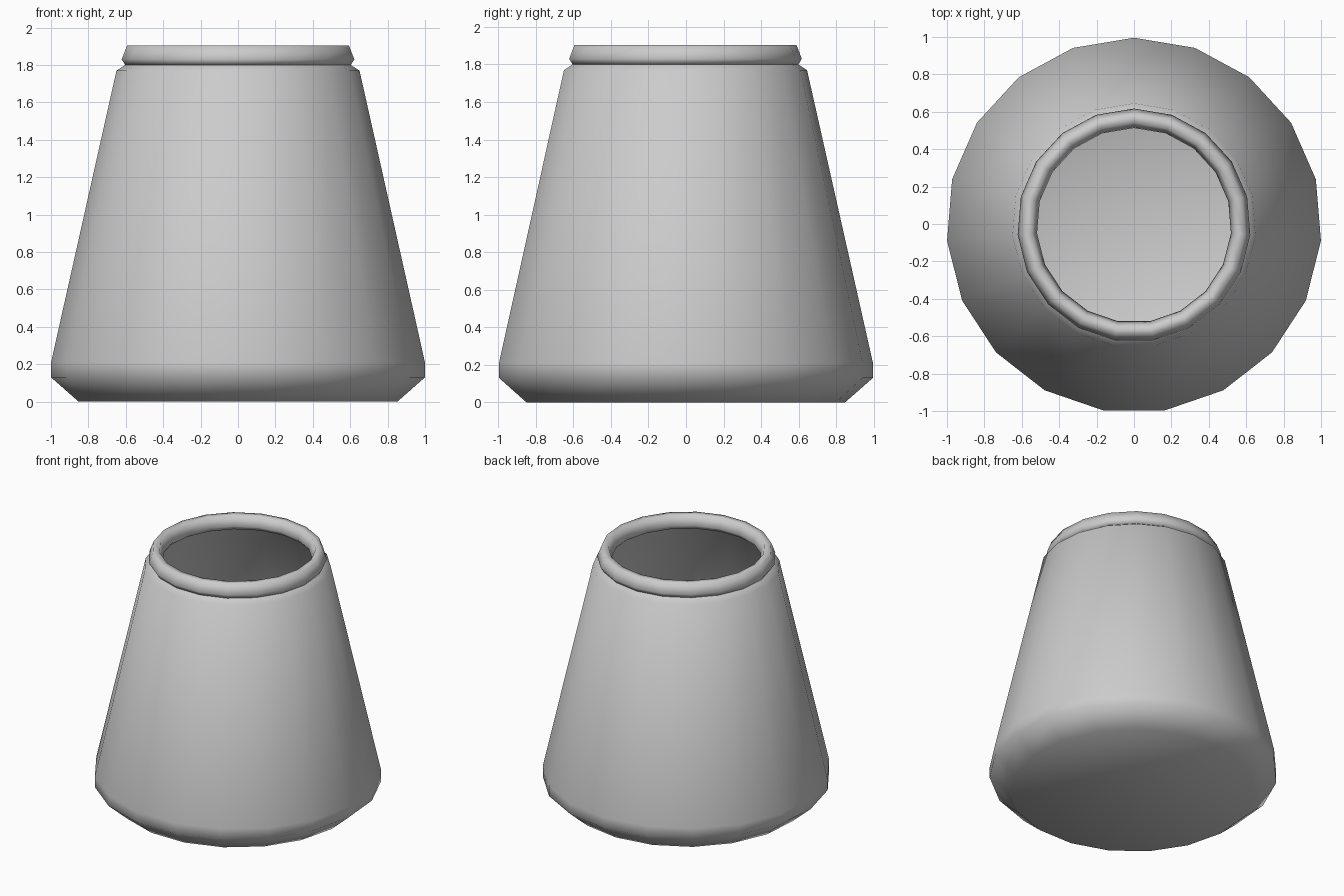
import bpy, bmesh, math

SIDES = 19
CENTRE_Y = -0.007

cube = bpy.data.objects.get("Cube")
if cube:
    bpy.data.objects.remove(cube, do_unlink=True)

# Single plain grey for the whole vessel
grey = bpy.data.materials.new("plain_grey")
grey.use_nodes = True
colour = (0.6, 0.6, 0.6, 1)
grey.diffuse_color = colour
grey.node_tree.nodes["Principled BSDF"].inputs["Base Color"].default_value = colour


def lathe(name, profile, closed=False, floor=False):
    """Revolve (radius, height) points around z, with one corner at +y."""
    bm = bmesh.new()
    rings = []
    for r, z in profile:
        ring = []
        for i in range(SIDES):
            a = math.pi / 2 + math.tau * i / SIDES
            ring.append(bm.verts.new((r * math.cos(a), CENTRE_Y + r * math.sin(a), z)))
        rings.append(ring)
    pairs = list(zip(rings, rings[1:]))
    if closed:
        pairs.append((rings[-1], rings[0]))
    for low, high in pairs:
        for i in range(SIDES):
            j = (i + 1) % SIDES
            bm.faces.new((low[i], low[j], high[j], high[i]))
    if floor:
        bm.faces.new(rings[0][::-1])
    for face in bm.faces:
        face.smooth = True
    mesh = bpy.data.meshes.new(name)
    bm.to_mesh(mesh)
    bm.free()
    mesh.materials.append(grey)
    obj = bpy.data.objects.new(name, mesh)
    bpy.context.collection.objects.link(obj)
    return obj


# Tapered open body: floor, chamfered foot, sloping wall, shoulder and neck
lathe("body", [(0.855, 0), (1.003, 0.13), (1.003, 0.21),
               (0.652, 1.77), (0.605, 1.80)], floor=True)

# Rounded rim ring around the mouth
lathe("rim", [(0.605, 1.80), (0.624, 1.83), (0.595, 1.905),
              (0.547, 1.905), (0.52, 1.83), (0.54, 1.80)], closed=True)
